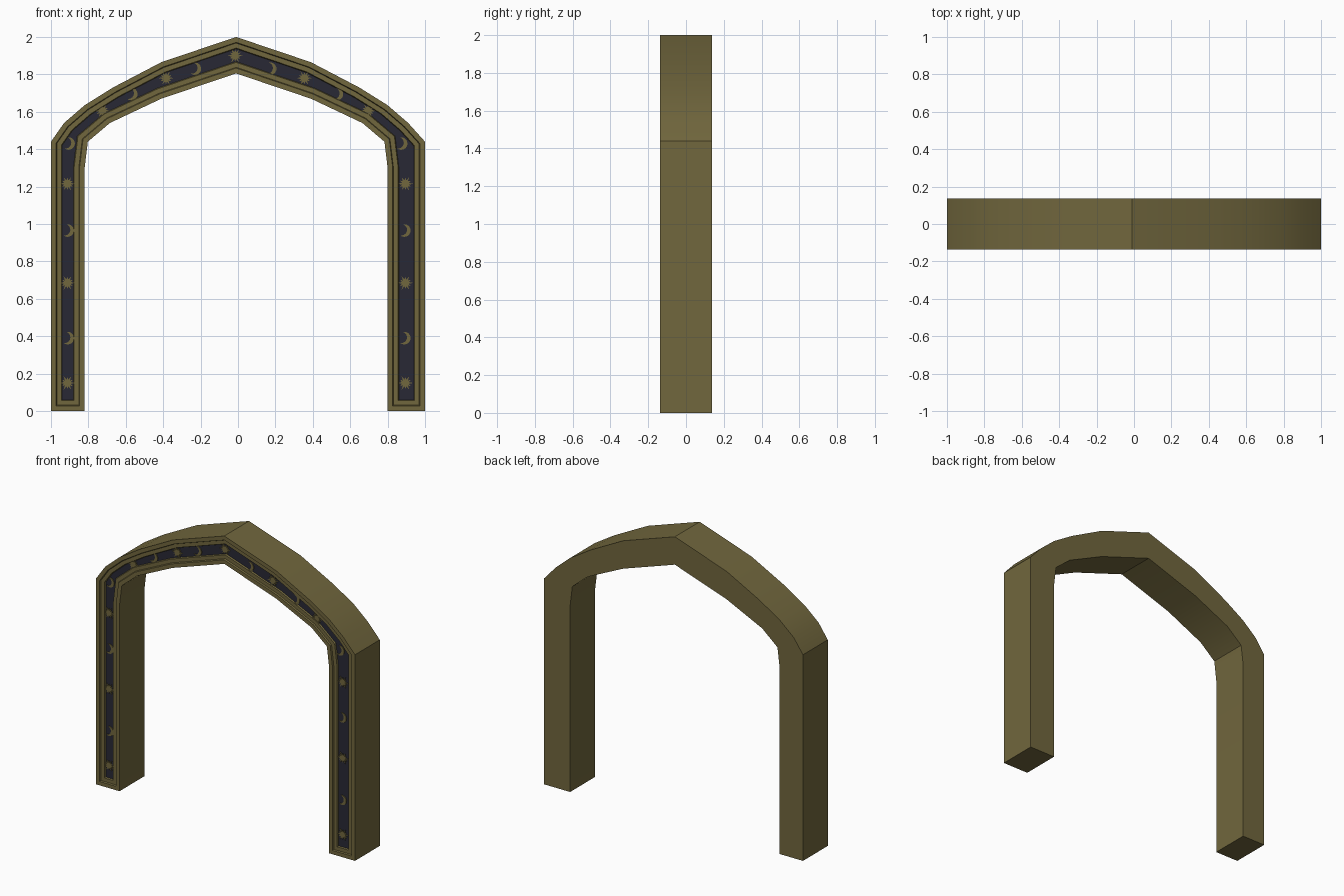
import bpy, bmesh, math
from mathutils import Vector

if "Cube" in bpy.data.objects:
    bpy.data.objects.remove(bpy.data.objects["Cube"])

HALF = 0.137      # half depth of the arch
RECESS = 0.010    # depth of each of the two frame steps


def material(name, rgb):
    m = bpy.data.materials.new(name)
    m.diffuse_color = (*rgb, 1)
    m.use_nodes = True
    m.node_tree.nodes["Principled BSDF"].inputs["Base Color"].default_value = m.diffuse_color
    return m


gold = material("antique_gold", (0.165, 0.135, 0.047))
navy = material("dark_navy", (0.022, 0.022, 0.036))


def make_object(name, bm, mats):
    bmesh.ops.recalc_face_normals(bm, faces=bm.faces[:])
    me = bpy.data.meshes.new(name)
    bm.to_mesh(me)
    bm.free()
    for m in mats:
        me.materials.append(m)
    ob = bpy.data.objects.new(name, me)
    bpy.context.collection.objects.link(ob)
    return ob


def prism(points, y0, y1):
    """Solid with an (x, z) outline, front cap at y0, back cap at y1."""
    bm = bmesh.new()
    front = [bm.verts.new((x, y0, z)) for x, z in points]
    back = [bm.verts.new((x, y1, z)) for x, z in points]
    n = len(points)
    cap = bm.faces.new(front)
    bm.faces.new(back[::-1])
    for i in range(n):
        j = (i + 1) % n
        bm.faces.new((front[i], back[i], back[j], front[j]))
    bmesh.ops.recalc_face_normals(bm, faces=bm.faces[:])
    return bm, cap


# Arch body: half profiles mirrored about the apex line
AX = -0.01
outer = [(0.40, 1.865), (0.658, 1.73), (0.81, 1.635), (0.92, 1.54)]
inner = [(0.40, 1.67), (0.675, 1.54), (0.793, 1.44), (0.81, 1.30), (0.81, 0)]
profile = [(-1, 0), (-1, 1.44)]
profile += [(AX - x, z) for x, z in reversed(outer)] + [(AX, 2.0)]
profile += [(AX + x, z) for x, z in outer] + [(1, 1.44), (1, 0)]
profile += [(AX + x, z) for x, z in reversed(inner)] + [(AX, 1.805)]
profile += [(AX - x, z) for x, z in inner]

bm, face = prism(profile, -HALF, HALF)
# Stepped frame: flat rim, step down, flat band, step down to the panel
for width, depth in ((0.027, 0), (0.004, -RECESS), (0.025, 0), (0.004, -RECESS)):
    bmesh.ops.inset_region(bm, faces=[face], thickness=width, depth=depth,
                           use_even_offset=True, use_boundary=True)
face.material_index = 1
arch = make_object("arch_frame", bm, [gold, navy])
bpy.context.view_layer.objects.active = arch
arch.select_set(True)
bpy.ops.object.shade_smooth_by_angle(angle=math.radians(30))
arch.select_set(False)

# Ornaments: thin plates on the recessed panel
PANEL_Y = -HALF + 2 * RECESS


def sun_outline(cx, cz, rays=12):
    pts = []
    for i in range(rays * 2):
        a = math.pi * i / rays
        r = 0.019 if i % 2 else (0.041 if i % 4 == 0 else 0.033)
        pts.append((cx + r * math.cos(a), cz + r * math.sin(a)))
    return pts


def moon_outline(cx, cz, n=12):
    """Crescent opening to the upper left."""
    R, span, tilt = 0.034, math.radians(118), math.radians(-14)
    tip = Vector((R * math.cos(span), R * math.sin(span)))
    c = -0.016                                    # inner circle centre
    r = math.hypot(tip.x - c, tip.y)
    b = math.atan2(tip.y, tip.x - c)
    pts = []
    for i in range(n + 1):
        a = -span + 2 * span * i / n
        pts.append((R * math.cos(a), R * math.sin(a)))
    for i in range(1, n):
        a = b - 2 * b * i / n
        pts.append((c + r * math.cos(a), r * math.sin(a)))
    ct, st = math.cos(tilt), math.sin(tilt)
    return [(cx - 0.006 + x * ct - z * st, cz + x * st + z * ct) for x, z in pts]


suns = [(AX - 0.005, 1.90)]
moons = []
for x_left, x_right, z in ((-0.912, 0.895, 0.15), (-0.912, 0.895, 0.685),
                           (-0.912, 0.895, 1.215), (-0.725, 0.695, 1.605),
                           (-0.385, 0.355, 1.78)):
    suns += [(x_left, z), (x_right, z)]
for x_left, x_right, z in ((-0.905, 0.895, 0.39), (-0.905, 0.895, 0.965),
                           (-0.90, 0.878, 1.43), (-0.565, 0.535, 1.695),
                           (-0.225, 0.178, 1.83)):
    moons += [(x_left, z), (x_right, z)]

for name, outline, spots in (("sun", sun_outline, suns),
                             ("crescent_moon", moon_outline, moons)):
    for i, (x, z) in enumerate(spots):
        plate, _ = prism(outline(x, z), PANEL_Y - 0.006, PANEL_Y + 0.001)
        make_object(f"{name}_{i + 1}", plate, [gold])
